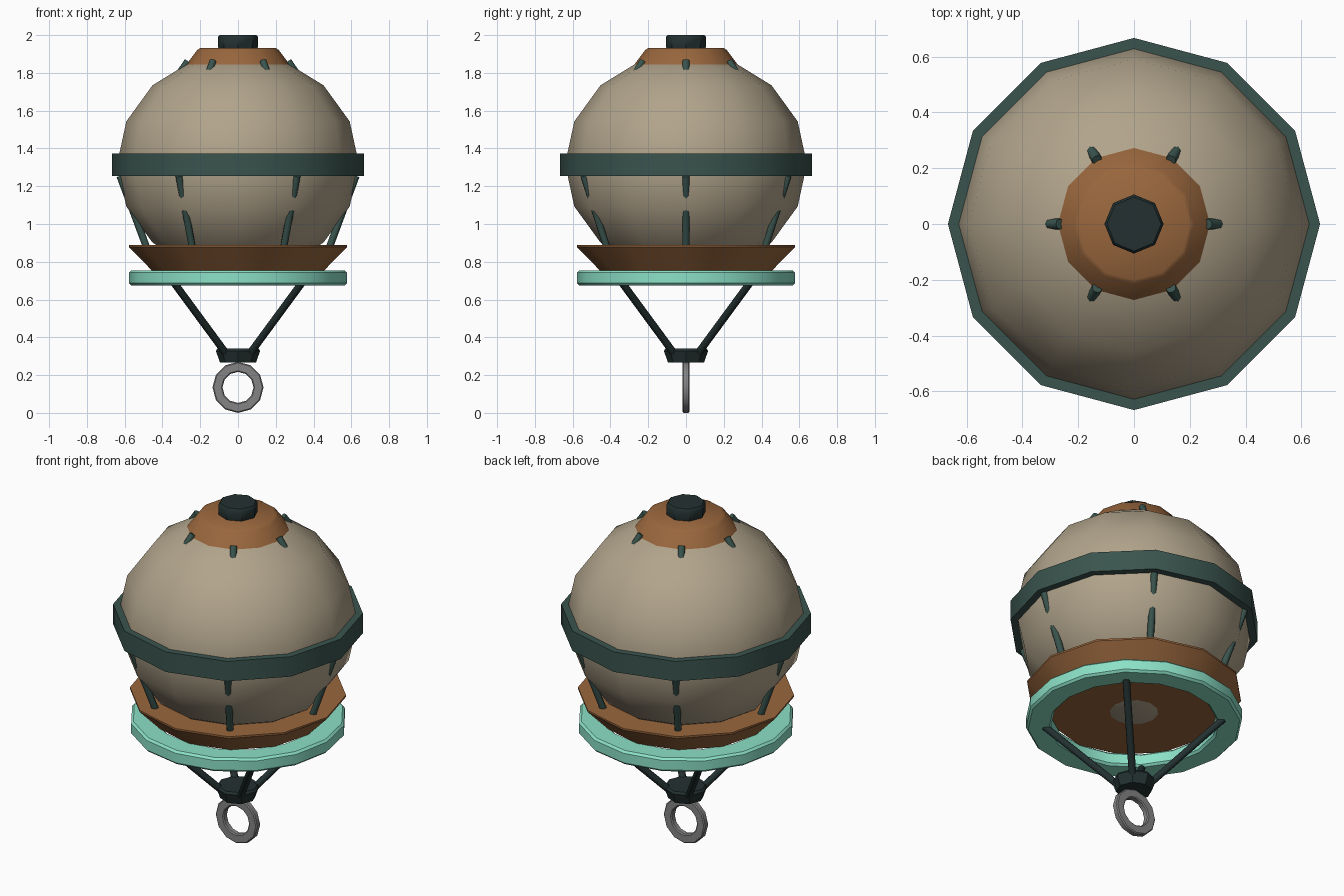
import bpy, bmesh
from math import cos, sin, pi, radians
from mathutils import Vector, Matrix

cube = bpy.data.objects.get("Cube")
if cube:
    bpy.data.objects.remove(cube, do_unlink=True)


def material(name, rgb):
    m = bpy.data.materials.new(name)
    m.use_nodes = True
    m.diffuse_color = (*rgb, 1)
    m.node_tree.nodes["Principled BSDF"].inputs["Base Color"].default_value = (*rgb, 1)
    return m


CANVAS = material("beige canvas", (0.44, 0.37, 0.26))
TEAL = material("dark teal", (0.042, 0.088, 0.076))
BROWN = material("copper brown", (0.32, 0.135, 0.047))
MINT = material("mint", (0.26, 0.75, 0.57))
DARK = material("blackened teal", (0.017, 0.030, 0.030))
GREY = material("grey metal", (0.23, 0.23, 0.23))


def finish(name, bm, mat, angle=40):
    bmesh.ops.recalc_face_normals(bm, faces=bm.faces)
    mesh = bpy.data.meshes.new(name)
    bm.to_mesh(mesh)
    bm.free()
    mesh.materials.append(mat)
    obj = bpy.data.objects.new(name, mesh)
    bpy.context.collection.objects.link(obj)
    bpy.ops.object.select_all(action='DESELECT')
    obj.select_set(True)
    bpy.context.view_layer.objects.active = obj
    bpy.ops.object.shade_smooth_by_angle(angle=radians(angle))
    return obj


def solid(name, profile, sides, mat):
    """Turned solid with flat caps; profile is (radius, height), bottom to top."""
    bm = bmesh.new()
    loops = [[bm.verts.new((r * cos(2 * pi * i / sides), r * sin(2 * pi * i / sides), z))
              for i in range(sides)] for r, z in profile]
    for a, b in zip(loops, loops[1:]):
        for i in range(sides):
            j = (i + 1) % sides
            bm.faces.new((a[i], a[j], b[j], b[i]))
    bm.faces.new(loops[0])
    bm.faces.new(loops[-1])
    return finish(name, bm, mat)


def hoop(name, inner, outer, low, high, bevel, sides, mat, place=Matrix()):
    """Ring with a bevelled rectangular section."""
    b = bevel
    section = [(inner + b, low), (outer - b, low), (outer, low + b), (outer, high - b),
               (outer - b, high), (inner + b, high), (inner, high - b), (inner, low + b)]
    if b == 0:
        section = [(inner, low), (outer, low), (outer, high), (inner, high)]
    bm = bmesh.new()
    loops = [[bm.verts.new((r * cos(2 * pi * i / sides), r * sin(2 * pi * i / sides), z))
              for i in range(sides)] for r, z in section]
    for k, a in enumerate(loops):
        c = loops[(k + 1) % len(loops)]
        for i in range(sides):
            j = (i + 1) % sides
            bm.faces.new((a[i], a[j], c[j], c[i]))
    bm.transform(place)
    return finish(name, bm, mat)


def rod(name, start, end, angle, radius, mat):
    """Straight rod between two (radius, height) points at an angle about z."""
    p, q = (Vector((r * cos(angle), r * sin(angle), z)) for r, z in (start, end))
    d = q - p
    bm = bmesh.new()
    bmesh.ops.create_cone(bm, cap_ends=True, segments=8, radius1=radius, radius2=radius,
                          depth=d.length)
    bm.transform(Matrix.Translation((p + q) / 2) @ d.to_track_quat('Z', 'Y').to_matrix().to_4x4())
    return finish(name, bm, mat, 50)


# Slightly flattened balloon
bm = bmesh.new()
bmesh.ops.create_uvsphere(bm, u_segments=12, v_segments=8, radius=0.64)
bm.transform(Matrix.Translation((0, 0, 1.318)) @ Matrix.Diagonal((1, 1, 0.92, 1)))
finish("balloon", bm, CANVAS)

# Belt around the middle
hoop("belt", 0.60, 0.667, 1.255, 1.372, 0, 12, TEAL)

# Crown and its top plug
solid("crown", [(0.25, 1.815), (0.28, 1.835), (0.215, 1.922), (0.20, 1.932)], 12, BROWN)
solid("top_plug", [(0.10, 1.92), (0.106, 1.94), (0.106, 1.99), (0.097, 2.0)], 8, DARK)

# Dish under the balloon and the ring below it
solid("dish", [(0.455, 0.753), (0.577, 0.878), (0.577, 0.888)], 12, BROWN)
hoop("lower_ring", 0.443, 0.577, 0.675, 0.755, 0.012, 16, MINT)

# Six stays, running from crown to belt and from belt to dish
for i in range(6):
    a = i * pi / 3
    rod(f"upper_stay_{i + 1}", (0.265, 1.862), (0.62, 1.35), a, 0.019, TEAL)
    rod(f"lower_stay_{i + 1}", (0.625, 1.255), (0.478, 0.86), a, 0.019, TEAL)

# Four struts gathering at the hub
for i in range(4):
    rod(f"strut_{i + 1}", (0.475, 0.685), (0.09, 0.315), pi / 4 + i * pi / 2, 0.02, DARK)
solid("hub", [(0.096, 0.268), (0.117, 0.328), (0.108, 0.341)], 8, DARK)

# Hanging ring, upright and facing the front
hoop("hanging_ring", 0.082, 0.135, -0.019, 0.019, 0.006, 12, GREY,
     Matrix.Translation((0, 0, 0.135)) @ Matrix.Rotation(pi / 2, 4, 'X'))
